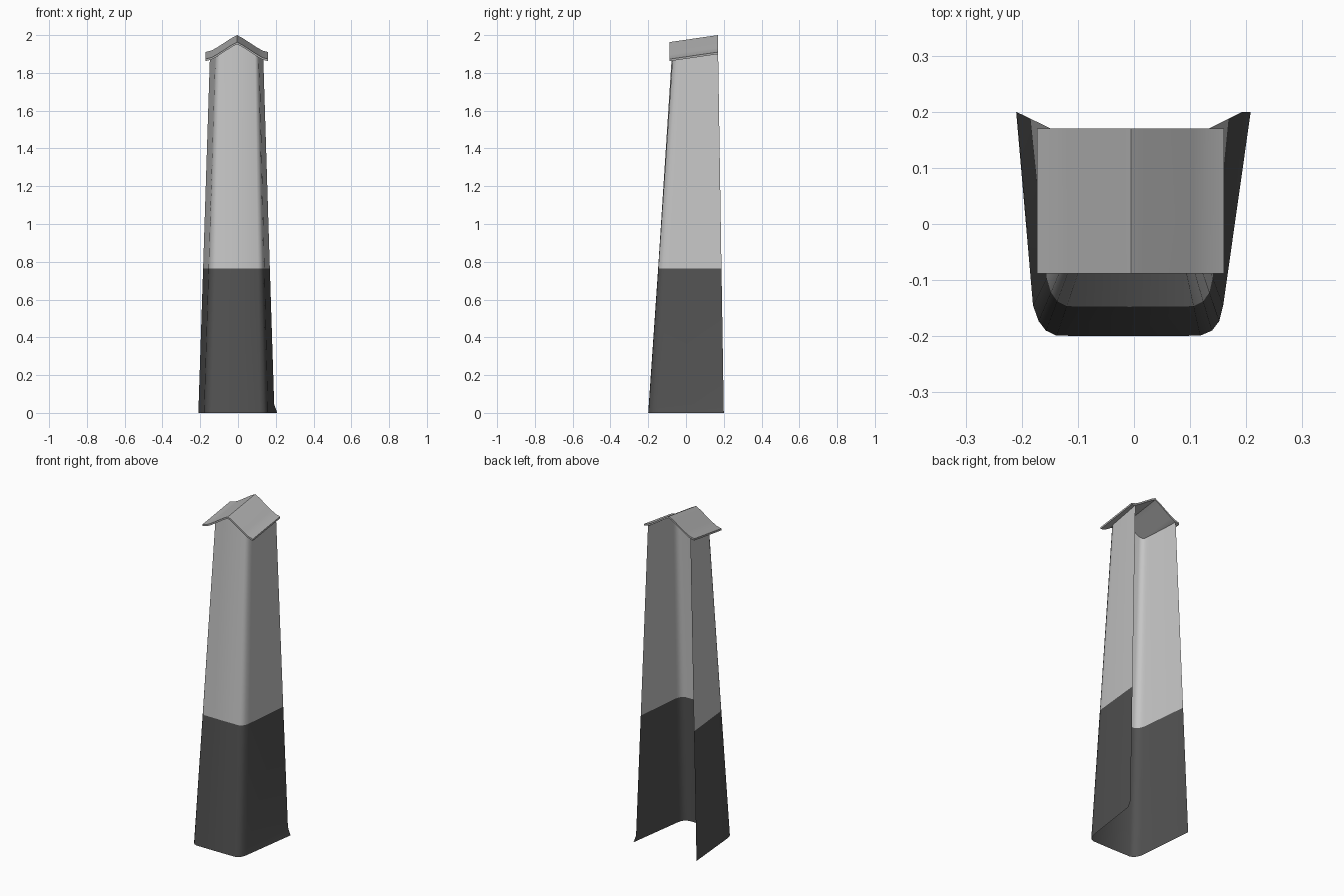
import bpy
import math

cube = bpy.data.objects.get("Cube")
if cube:
    bpy.data.objects.remove(cube)


def material(name, value):
    mat = bpy.data.materials.new(name)
    mat.use_nodes = True
    colour = (value, value, value, 1)
    mat.diffuse_color = colour
    mat.node_tree.nodes["Principled BSDF"].inputs["Base Color"].default_value = colour
    return mat


light_grey = material("light grey", 0.56)
dark_grey = material("dark grey", 0.085)
roof_grey = material("roof grey", 0.42)


def make_object(name, verts, faces, mats, angle):
    mesh = bpy.data.meshes.new(name)
    mesh.from_pydata(verts, [], faces)
    for mat in mats:
        mesh.materials.append(mat)
    obj = bpy.data.objects.new(name, mesh)
    bpy.context.collection.objects.link(obj)
    bpy.ops.object.select_all(action="DESELECT")
    obj.select_set(True)
    bpy.context.view_layer.objects.active = obj
    bpy.ops.object.shade_smooth_by_angle(angle=math.radians(angle))
    return obj


# Roof: flared gable profile (x, z) at its low front edge, rising to the back
FRONT, BACK, RISE, THICK = -0.088, 0.17, 0.037, 0.011
gable = [(-0.173, 1.862), (-0.142, 1.870), (-0.115, 1.884), (-0.03, 1.939),
         (-0.005, 1.952), (0.02, 1.939), (0.105, 1.884), (0.13, 1.870), (0.16, 1.862)]


def roof_lift(y):
    return RISE * (y - FRONT) / (BACK - FRONT)


def roof_underside(x, y):
    for (xa, za), (xb, zb) in zip(gable, gable[1:]):
        if xa <= x <= xb:
            return za + (zb - za) * (x - xa) / (xb - xa) + roof_lift(y)


section = gable + [(x, z + THICK) for x, z in reversed(gable)]
n = len(section)
verts = [(x, y, z + roof_lift(y)) for y in (FRONT, BACK) for x, z in section]
faces = [(i, i + n, (i + 1) % n + n, (i + 1) % n) for i in range(n)]
for i in range(len(gable) - 1):
    cap = (i, i + 1, n - 2 - i, n - 1 - i)
    faces += [cap, tuple(k + n for k in reversed(cap))]
make_object("roof", verts, faces, [roof_grey], 40)

# Tower shell: tapering open-backed section, lofted from base to roof
base = [(-0.21, 0.2), (-0.18, -0.145), (-0.17, -0.173), (-0.157, -0.19), (-0.138, -0.199),
        (-0.01, -0.2), (0.118, -0.199), (0.139, -0.19), (0.152, -0.173), (0.159, -0.145),
        (0.193, 0.2)]
top = [(-0.148, 0.17), (-0.12, -0.025), (-0.116, -0.047), (-0.108, -0.061), (-0.094, -0.07),
       (-0.005, -0.071), (0.09, -0.07), (0.101, -0.061), (0.109, -0.047), (0.113, -0.025),
       (0.133, 0.17)]
EAVES, SPLIT, FOOT = 1.88, 0.765, 0.045
levels = [0, FOOT, SPLIT, EAVES]
m = len(base)
verts = []
for z in levels:
    t = z / EAVES
    for (xa, ya), (xb, yb) in zip(base, top):
        x, y = xa + (xb - xa) * t, ya + (yb - ya) * t
        verts.append((x, y, roof_underside(x, y) if z == EAVES else z))
verts[m - 1] = (0.208, 0.2, 0)  # flared foot on one back corner
faces = [(r * m + i, r * m + i + 1, (r + 1) * m + i + 1, (r + 1) * m + i)
         for r in range(len(levels) - 1) for i in range(m - 1)]
tower = make_object("tower_shell", verts, faces, [light_grey, dark_grey], 50)
for face in tower.data.polygons:
    face.material_index = int(face.center.z < SPLIT)
